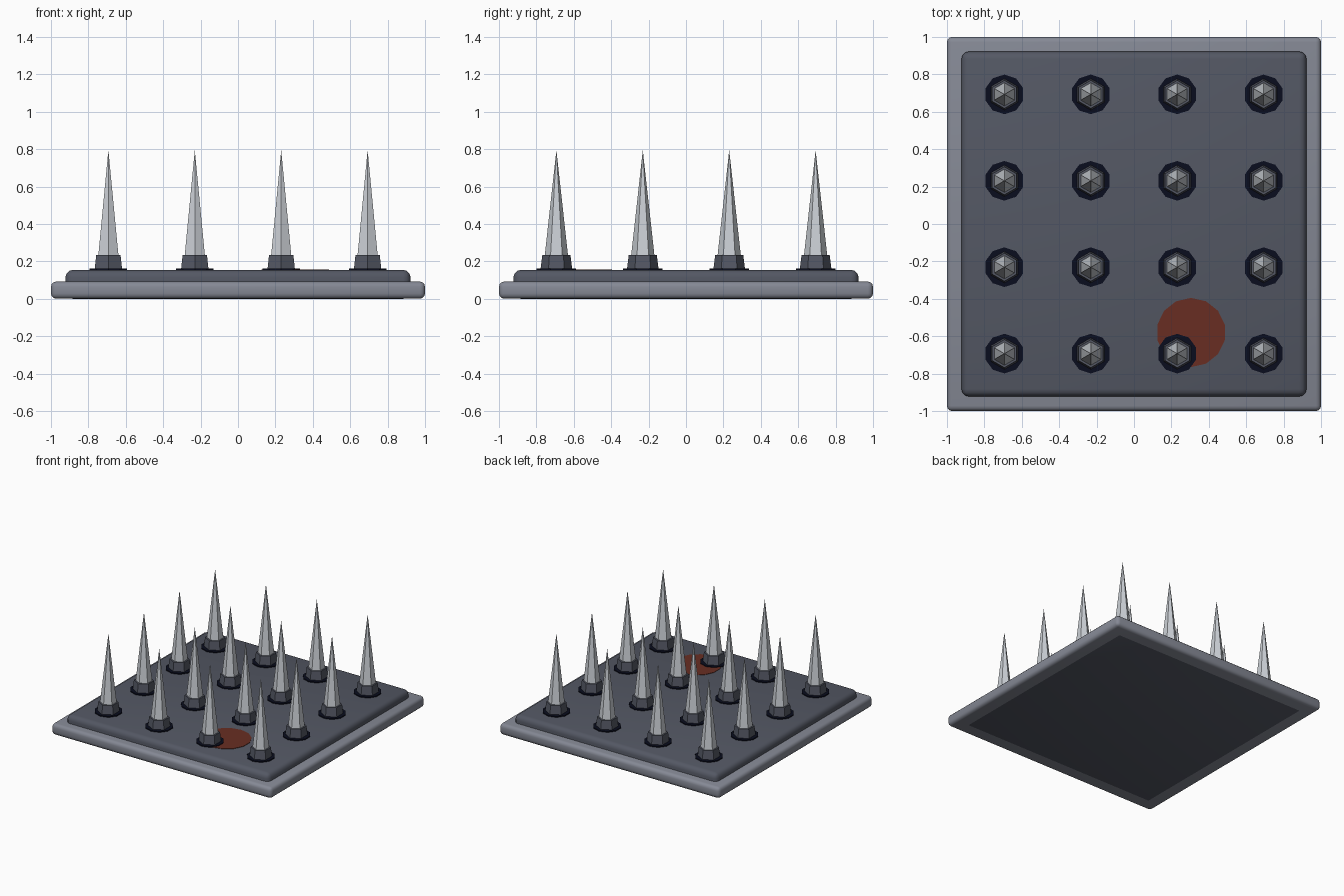
import bpy
import math

if "Cube" in bpy.data.objects:
    bpy.data.objects.remove(bpy.data.objects["Cube"])


def material(name, rgb):
    m = bpy.data.materials.new(name)
    m.diffuse_color = (*rgb, 1.0)
    m.use_nodes = True
    m.node_tree.nodes["Principled BSDF"].inputs["Base Color"].default_value = m.diffuse_color
    return m


STONE = material("light slate", (0.235, 0.25, 0.30))
IRON = material("dark slate", (0.088, 0.097, 0.127))
STEEL = material("steel", (0.60, 0.63, 0.67))
PIT = material("near black", (0.003, 0.004, 0.013))
STAIN = material("rust red", (0.14, 0.027, 0.016))


def slab(name, size, z0, z1, bevel, mat):
    """Square slab with rounded edges."""
    bpy.ops.mesh.primitive_cube_add(size=1, location=(0, 0, (z0 + z1) / 2))
    ob = bpy.context.object
    ob.name = name
    ob.scale = (size, size, z1 - z0)
    bpy.ops.object.transform_apply(location=False, rotation=False, scale=True)
    mod = ob.modifiers.new("rounded edges", 'BEVEL')
    mod.width = bevel
    mod.segments = 3
    bpy.ops.object.modifier_apply(modifier=mod.name)
    bpy.ops.object.shade_smooth_by_angle(angle=math.radians(35))
    ob.data.materials.append(mat)


def taper(name, x, y, z0, z1, r0, r1, sides, mat):
    """Flat-sided upright cone, frustum or disc."""
    bpy.ops.mesh.primitive_cone_add(vertices=sides, radius1=r0, radius2=r1,
                                    depth=z1 - z0,
                                    location=(x, y, (z0 + z1) / 2))
    ob = bpy.context.object
    ob.name = name
    ob.data.materials.append(mat)


# Base and the raised plate set through it
slab("base", 2.0, 0.0005, 0.092, 0.028, STONE)
slab("plate", 1.845, 0.0, 0.155, 0.04, IRON)

# Stain on the plate
taper("stain", 0.305, -0.58, 0.152, 0.158, 0.185, 0.185, 14, STAIN)

# Grid of spikes, each with a dark hole ring and a collar
spots = (-0.693, -0.231, 0.231, 0.693)
for x in spots:
    for y in spots:
        taper("hole_ring", x, y, 0.154, 0.163, 0.106, 0.106, 10, PIT)
        taper("collar", x, y, 0.155, 0.235, 0.085, 0.075, 6, IRON)
        taper("spike", x, y, 0.225, 0.795, 0.063, 0.0, 6, STEEL)
